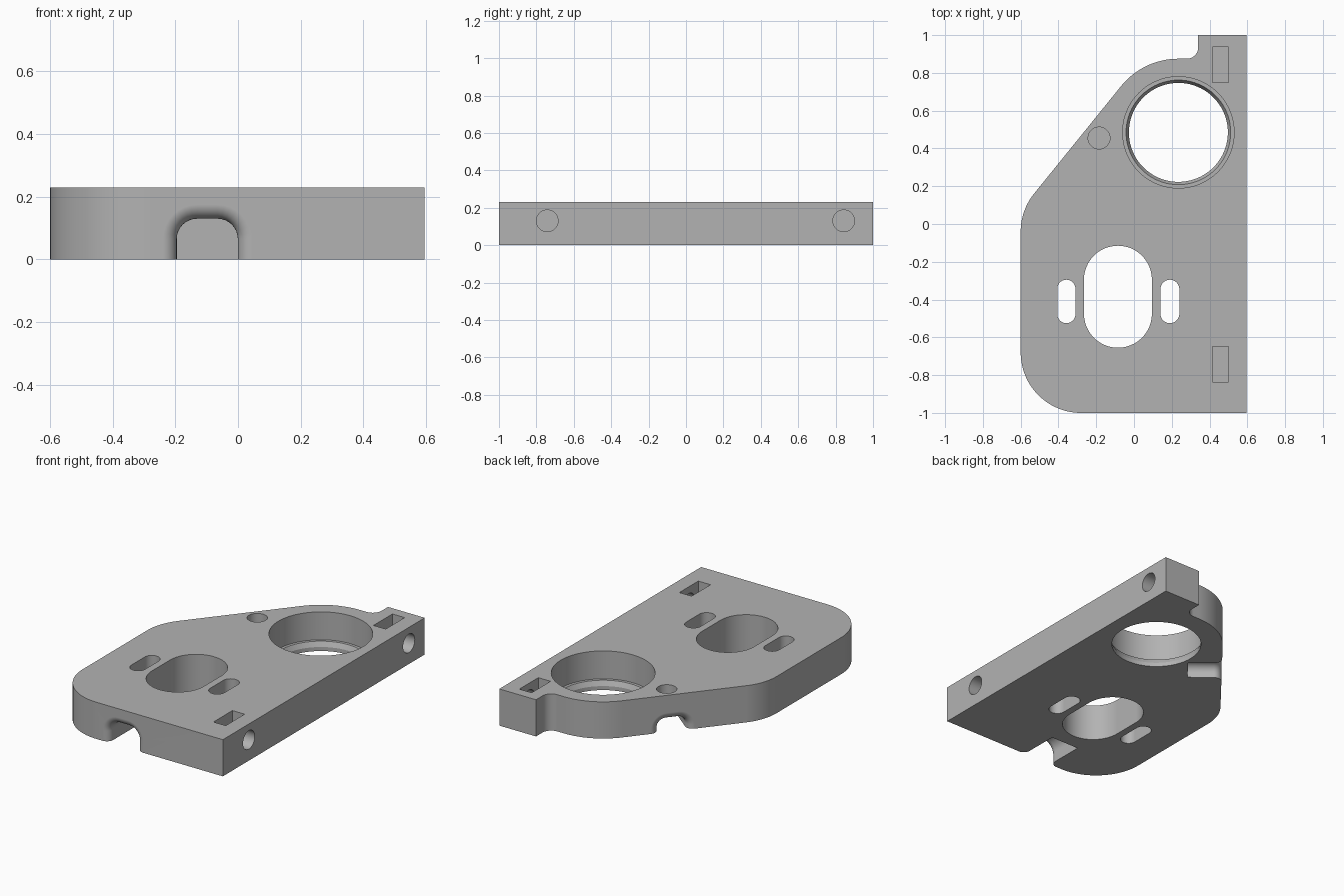
import bpy
import bmesh
from math import sin, cos, pi, radians, atan2
from mathutils import Vector, Matrix

if "Cube" in bpy.data.objects:
    bpy.data.objects.remove(bpy.data.objects["Cube"], do_unlink=True)

H = 0.23        # plate thickness
FLARE = 0.045   # rounding at channel mouths

grey = bpy.data.materials.new("plain_grey")
grey.use_nodes = True
grey.diffuse_color = (0.45, 0.45, 0.45, 1)
grey.node_tree.nodes["Principled BSDF"].inputs["Base Color"].default_value = (0.45, 0.45, 0.45, 1)


def loft(name, rings):
    """Closed solid through a list of equal-length point rings."""
    bm = bmesh.new()
    loops = [[bm.verts.new(p) for p in ring] for ring in rings]
    n = len(loops[0])
    for a, b in zip(loops, loops[1:]):
        for i in range(n):
            j = (i + 1) % n
            bm.faces.new((a[i], a[j], b[j], b[i]))
    bm.faces.new(loops[0][::-1])
    bm.faces.new(loops[-1])
    bmesh.ops.recalc_face_normals(bm, faces=bm.faces)
    mesh = bpy.data.meshes.new(name)
    bm.to_mesh(mesh)
    bm.free()
    mesh.materials.append(grey)
    obj = bpy.data.objects.new(name, mesh)
    bpy.context.collection.objects.link(obj)
    return obj


def arc(cx, cy, r, start, end, steps=16):
    """Points along an arc, angles in degrees."""
    angles = [radians(start + (end - start) * i / steps) for i in range(steps + 1)]
    return [(cx + r * cos(a), cy + r * sin(a)) for a in angles]


def prism(name, outline, z0, z1):
    return loft(name, [[(x, y, z) for x, y in outline] for z in (z0, z1)])


def circle(cx, cy, r, steps=64):
    return arc(cx, cy, r, 0, 360, steps)[:-1]


def slot(cx, cy, r, half_length):
    straight = half_length - r
    return arc(cx, cy + straight, r, 0, 180, 24) + arc(cx, cy - straight, r, 180, 360, 24)


def channel(name, mouth, direction, width, height, depth, corner):
    """Arched groove in the underside, flaring out at its mouth."""
    inward = Vector((*direction, 0)).normalized()
    side = Vector((-inward.y, inward.x, 0))
    stations = [(-0.06, FLARE)]
    for i in range(9):
        a = pi / 2 * i / 8
        stations.append((FLARE * (1 - cos(a)), FLARE * (1 - sin(a))))
    stations.append((depth, 0))
    rings = []
    for d, grow in stations:
        w, top, c = width / 2 + grow, height + grow, corner + grow
        arch = [(w, -0.05)] + arc(w - c, top - c, c, 0, 90, 8)
        arch += arc(c - w, top - c, c, 90, 180, 8) + [(-w, -0.05)]
        base = Vector((*mouth, 0)) + inward * d
        rings.append([base + side * u + Vector((0, 0, v)) for u, v in arch])
    return loft(name, rings)


# Plate outline: mounting edge, bearing boss, slanted side and rounded corners
slant = 141
outline = [(0.595, -1), (0.595, 1), (0.34, 1)]
outline += arc(0.28, 0.935, 0.06, 0, -90, 10)
outline += arc(0.235, 0.485, 0.39, 90, slant, 20)
outline += arc(-0.28, -0.04, 0.32, slant, 180, 14)
outline += arc(-0.28, -0.68, 0.32, 180, 270, 28)
plate = prism("mounting_plate", outline, 0, H)

# Bearing seat with a retaining lip that narrows downwards
seat = [(H + 0.1, 0.295), (0.055, 0.295), (0.055, 0.277), (0.025, 0.262), (-0.1, 0.262)]
cutters = [loft("bearing_seat", [[(x, y, z) for x, y in circle(0.235, 0.485, r, 80)]
                                 for z, r in seat])]

# Central opening and its two adjustment slots
for x, y, r, half in ((-0.085, -0.385, 0.18, 0.27),
                      (-0.358, -0.41, 0.048, 0.115), (0.19, -0.41, 0.05, 0.115)):
    cutters.append(prism("slot", slot(x, y, r, half), -0.1, H + 0.1))

# Blind hole near the slanted side
cutters.append(prism("blind_hole", circle(-0.185, 0.455, 0.058, 40), 0.15, H + 0.1))

# Nut pockets with screw bores from the mounting edge
for y in (-0.742, 0.843):
    box = [(0.415, y - 0.094), (0.5, y - 0.094), (0.5, y + 0.094), (0.415, y + 0.094)]
    cutters.append(prism("nut_pocket", box, 0.045, H + 0.1))
    bore = circle(y, 0.13, 0.058, 40)
    cutters.append(loft("screw_bore", [[(x, u, v) for u, v in bore] for x in (0.45, 0.7)]))

# Flared channels under the front edge and the slanted side
cutters.append(channel("front_channel", (-0.098, -1), (0, 1), 0.195, 0.13, 0.25, 0.065))
a = radians(slant)
normal = Vector((cos(a), sin(a)))
along = Vector((-sin(a), cos(a)))
mouth = Vector((0.235, 0.485)) + normal * 0.39 + along * 0.3
cutters.append(channel("side_channel", mouth, -normal, 0.17, 0.075, 0.2, 0.05))

# Cut everything out of the plate
bpy.context.view_layer.objects.active = plate
for cutter in cutters:
    mod = plate.modifiers.new("cut", "BOOLEAN")
    mod.operation = "DIFFERENCE"
    mod.solver = "EXACT"
    mod.object = cutter
    bpy.ops.object.modifier_apply(modifier=mod.name)
    bpy.data.objects.remove(cutter, do_unlink=True)

# Smooth curved walls, crisp edges
for obj in bpy.context.selected_objects:
    obj.select_set(False)
plate.select_set(True)
bpy.ops.object.shade_smooth_by_angle(angle=radians(25))
weighted = plate.modifiers.new("weighted_normals", "WEIGHTED_NORMAL")
weighted.keep_sharp = True
